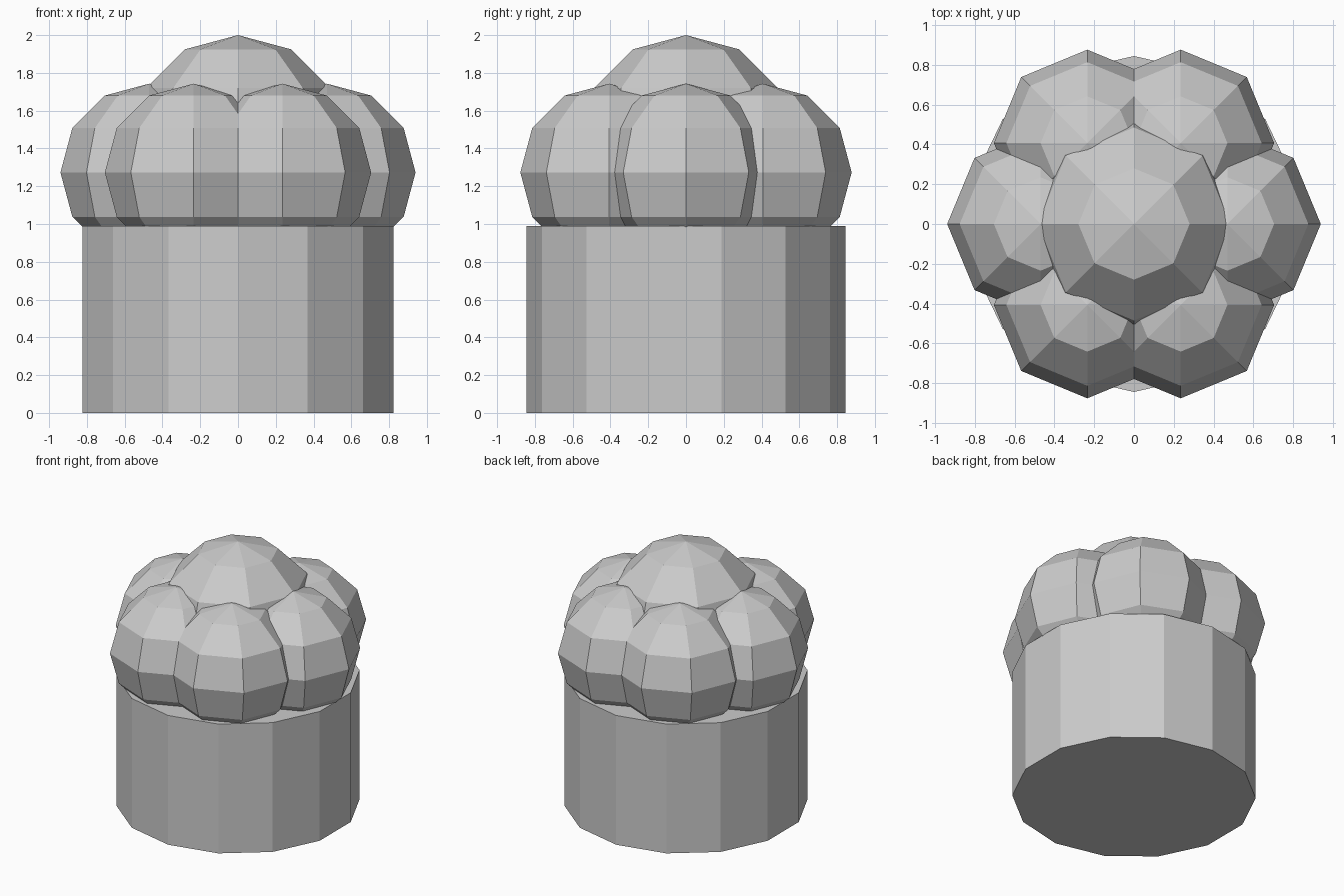
import bpy
from math import cos, sin, pi

cube = bpy.data.objects.get("Cube")
if cube:
    bpy.data.objects.remove(cube, do_unlink=True)

grey = bpy.data.materials.new("light_grey")
grey.use_nodes = True
colour = (0.6, 0.6, 0.6, 1)
grey.diffuse_color = colour
grey.node_tree.nodes["Principled BSDF"].inputs["Base Color"].default_value = colour


def finish(name):
    obj = bpy.context.object
    obj.name = name
    obj.data.materials.append(grey)
    return obj


def puff(name, radius, location):
    """Low-poly faceted ball."""
    bpy.ops.mesh.primitive_uv_sphere_add(segments=8, ring_count=6,
                                         radius=radius, location=location)
    return finish(name)


# Round base with a corner facing front and back
bpy.ops.mesh.primitive_cylinder_add(vertices=14, radius=0.845, depth=0.99,
                                    location=(0, 0, 0.495))
finish("base")

# Ring of six puffs around one larger puff on top
ring = 0.47
for i in range(6):
    a = i * pi / 3
    puff(f"ring_puff_{i + 1}", 0.47, (ring * cos(a), ring * sin(a), 1.273))
puff("top_puff", 0.56, (0, 0, 1.44))
